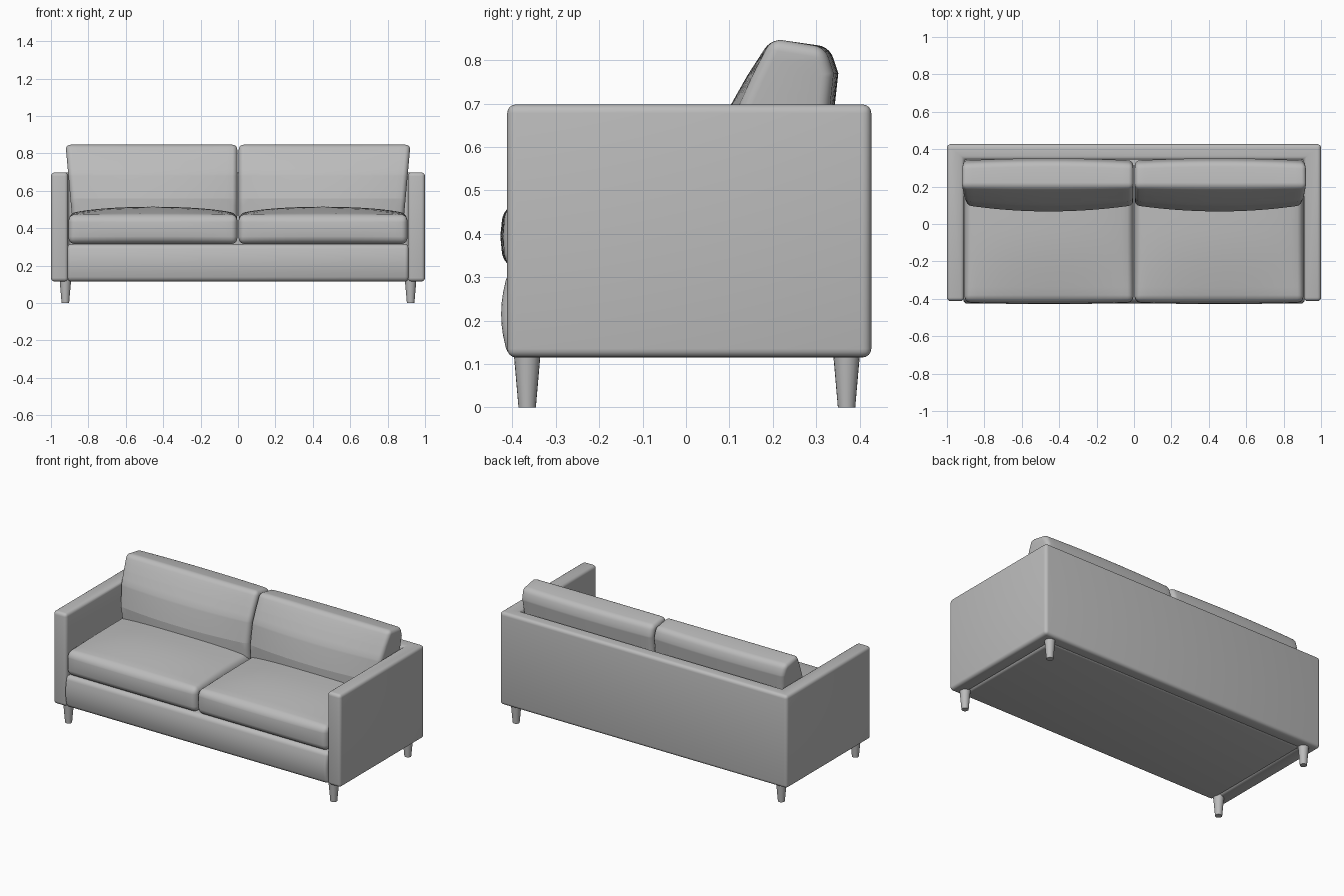
import bpy, bmesh, math
from mathutils import Vector

if "Cube" in bpy.data.objects:
    bpy.data.objects.remove(bpy.data.objects["Cube"])

fabric = bpy.data.materials.new("grey fabric")
fabric.diffuse_color = (0.5, 0.5, 0.5, 1)
fabric.use_nodes = True
fabric.node_tree.nodes["Principled BSDF"].inputs["Base Color"].default_value = fabric.diffuse_color


def finish(name, bm, angle=40):
    bmesh.ops.recalc_face_normals(bm, faces=bm.faces)
    me = bpy.data.meshes.new(name)
    bm.to_mesh(me)
    bm.free()
    ob = bpy.data.objects.new(name, me)
    bpy.context.collection.objects.link(ob)
    me.materials.append(fabric)
    bpy.ops.object.select_all(action='DESELECT')
    ob.select_set(True)
    bpy.context.view_layer.objects.active = ob
    bpy.ops.object.shade_smooth_by_angle(angle=math.radians(angle))
    return ob


def prism(points, depth, radius, segments=4):
    """Extrude a closed outline by a vector and round its sharp edges."""
    bm = bmesh.new()
    face = bm.faces.new([bm.verts.new(p) for p in points])
    ext = bmesh.ops.extrude_face_region(bm, geom=[face])
    verts = [g for g in ext["geom"] if isinstance(g, bmesh.types.BMVert)]
    bmesh.ops.translate(bm, verts=verts, vec=depth)
    bmesh.ops.recalc_face_normals(bm, faces=bm.faces)
    sharp = [e for e in bm.edges if e.calc_face_angle(0) > math.radians(50)]
    bmesh.ops.bevel(bm, geom=sharp, offset=radius, segments=segments,
                    profile=0.5, affect='EDGES', clamp_overlap=True)
    return bm


def slice_up(bm, axis, lo, hi, n):
    """Add evenly spaced cuts so the shape can be softly bulged."""
    normal = Vector((0, 0, 0))
    normal[axis] = 1
    for i in range(1, n):
        geom = bm.verts[:] + bm.edges[:] + bm.faces[:]
        bmesh.ops.bisect_plane(bm, geom=geom, plane_no=normal,
                               plane_co=normal * (lo + (hi - lo) * i / n))


def dome(t):
    return max(0.0, 1 - (2 * t - 1) ** 2)


# One U-shaped shell forms both arms and the back
outline = [(-1, -0.412), (-0.908, -0.412), (-0.908, 0.345), (0.908, 0.345),
           (0.908, -0.412), (1, -0.412), (1, 0.427), (-1, 0.427)]
finish("arms_and_back", prism([(x, y, 0.115) for x, y in outline],
                              (0, 0, 0.583), 0.02))

# Base with a softly padded front
box = [(-0.912, -0.408), (0.912, -0.408), (0.912, 0.36), (-0.912, 0.36)]
bm = prism([(x, y, 0.115) for x, y in box], (0, 0, 0.2), 0.02)
slice_up(bm, 2, 0.115, 0.315, 8)
for v in bm.verts:
    if v.co.y < -0.38:
        v.co.y -= 0.018 * dome((v.co.z - 0.115) / 0.2)
finish("base", bm)

for side, label in ((-1, "left"), (1, "right")):
    # Seat cushion, crowned toward the middle
    box = [(0.003, -0.412), (0.906, -0.412), (0.906, 0.34), (0.003, 0.34)]
    bm = prism([(x, y, 0.316) for x, y in box], (0, 0, 0.144), 0.032, 5)
    slice_up(bm, 0, 0.003, 0.906, 14)
    slice_up(bm, 1, -0.412, 0.34, 10)
    slice_up(bm, 2, 0.316, 0.46, 4)
    for v in bm.verts:
        x, y, z = v.co
        h = max(0.0, (z - 0.316) / 0.144)
        rise = min(1.0, (y + 0.412) / 0.4)
        crown = dome((x - 0.003) / 0.903) ** 0.6
        v.co.z += h * (0.012 + 0.043 * crown * math.sin(rise * math.pi / 2))
        if y < -0.37:
            v.co.y -= 0.016 * dome(h) * (0.4 + 0.6 * crown)
        v.co.x *= side
    finish(label + "_seat_cushion", bm)

    # Leaning back cushion with a plump front
    profile = [(0.105, 0.44), (0.10, 0.56), (0.122, 0.69), (0.155, 0.765),
               (0.197, 0.85), (0.325, 0.83), (0.345, 0.77),
               (0.335, 0.68), (0.32, 0.44)]
    bm = prism([(0.004, y, z) for y, z in profile], (0.906, 0, 0), 0.026, 5)
    slice_up(bm, 0, 0.004, 0.91, 16)
    slice_up(bm, 2, 0.44, 0.84, 10)
    for v in bm.verts:
        x, y, z = v.co
        crown = dome((x - 0.004) / 0.906)
        h = (z - 0.44) / 0.41
        mid = 0.12 + 0.15 * h
        if y < mid:
            v.co.y -= 0.036 * crown * (1 - h * h)
        else:
            v.co.y += 0.012 * crown - 0.006
        if x > 0.5:
            v.co.x += (x - 0.5) / 0.4 * (0.036 * h - 0.024)
        v.co.x *= side
    finish(label + "_back_cushion", bm, 50)

    # Tapered legs
    for y, end in ((-0.366, "front"), (0.37, "rear")):
        bm = bmesh.new()
        bmesh.ops.create_cone(bm, cap_ends=True, segments=20, radius1=0.02,
                              radius2=0.031, depth=0.125)
        bmesh.ops.translate(bm, verts=bm.verts, vec=(side * 0.923, y, 0.0625))
        finish(label + "_" + end + "_leg", bm)
